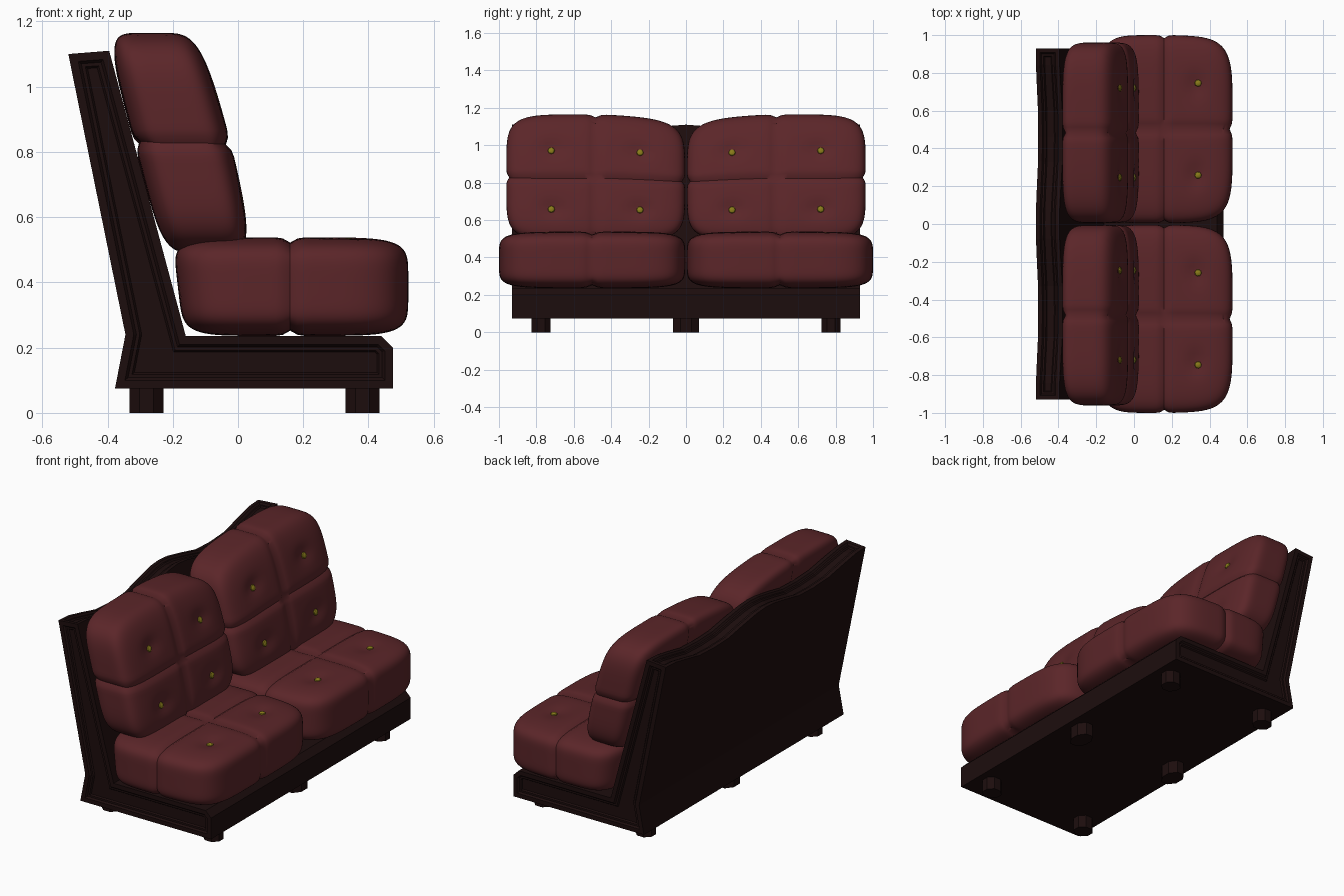
import bpy, bmesh, math
from mathutils import Vector, Matrix

if "Cube" in bpy.data.objects:
    bpy.data.objects.remove(bpy.data.objects["Cube"])


def material(name, rgb):
    m = bpy.data.materials.new(name)
    m.diffuse_color = (*rgb, 1)
    m.use_nodes = True
    m.node_tree.nodes["Principled BSDF"].inputs["Base Color"].default_value = m.diffuse_color
    return m


FABRIC = material("red_fabric", (0.105, 0.019, 0.022))
WOOD = material("dark_wood", (0.012, 0.004, 0.004))
BRASS = material("brass", (0.25, 0.2, 0.01))


def finish(bm, name, mat, smooth=None, mirror=False):
    bmesh.ops.recalc_face_normals(bm, faces=bm.faces)
    me = bpy.data.meshes.new(name)
    bm.to_mesh(me)
    bm.free()
    me.materials.append(mat)
    ob = bpy.data.objects.new(name, me)
    bpy.context.collection.objects.link(ob)
    if smooth:
        bpy.ops.object.select_all(action='DESELECT')
        ob.select_set(True)
        bpy.context.view_layer.objects.active = ob
        bpy.ops.object.shade_smooth_by_angle(angle=math.radians(smooth))
    if mirror:
        mod = ob.modifiers.new("mirror", 'MIRROR')
        mod.use_axis = (False, True, False)
        mod.use_mirror_merge = False
    return ob


# Wooden frame: L-shaped section swept across y, with a wavy top rail
section = [(-0.377, 0.075), (0.475, 0.075), (0.475, 0.20), (0.44, 0.235), (-0.16, 0.235),
           (-0.395, 1.11), (-0.52, 1.10), (-0.345, 0.24)]
dips = [0, 0.006, 0.03, 0.06, 0.065, 0.058, 0.028, 0.005, 0]     # centre to end
half = [0, 0.08, 0.20, 0.33, 0.46, 0.60, 0.73, 0.84, 0.93]
stations = [(-y, d) for y, d in zip(half[:0:-1], dips[:0:-1])] + list(zip(half, dips))
bm = bmesh.new()
rings = []
for y, d in stations:
    ring = []
    for i, (x, z) in enumerate(section):
        if i in (5, 6):
            x, z = x + d * (0.27 if i == 5 else 0.2), z - d
        ring.append(bm.verts.new((x, y, z)))
    rings.append(ring)
top = []
n = len(section)
for a, b in zip(rings, rings[1:]):
    for i in range(n):
        f = bm.faces.new((a[i], a[(i + 1) % n], b[(i + 1) % n], b[i]))
        if i == 5:
            top.append(f)
ends = [bm.faces.new(rings[0]), bm.faces.new(rings[-1])]
bmesh.ops.recalc_face_normals(bm, faces=bm.faces)
# recessed moulding on both ends and along the top rail
for t, d in ((0.025, 0), (0.008, -0.01), (0.01, 0), (0.006, -0.008)):
    bmesh.ops.inset_region(bm, faces=ends, thickness=t, depth=d, use_even_offset=True)
for t, d in ((0.022, 0), (0.008, -0.01), (0.01, 0), (0.006, -0.008)):
    bmesh.ops.inset_region(bm, faces=top, thickness=t, depth=d, use_even_offset=True)
finish(bm, "frame", WOOD)

# Six octagonal feet
for x, row in ((-0.28, "back"), (0.382, "front")):
    for y, w in ((-0.775, 0.05), (0, 0.07), (0.775, 0.05)):
        bm = bmesh.new()
        bmesh.ops.create_cone(bm, cap_ends=True, segments=8, radius1=1, radius2=1, depth=0.08,
                              matrix=Matrix.Rotation(math.pi / 8, 4, 'Z'))
        k = 1 / math.cos(math.pi / 8)
        bmesh.ops.scale(bm, vec=(0.052 * k, w * k, 1), verts=bm.verts)
        bmesh.ops.translate(bm, vec=(x, y, 0.04), verts=bm.verts)
        finish(bm, row + "_foot", WOOD)


def gauss(d, r):
    return math.exp(-(d / r) ** 2)


def cushion(name, place, tufts):
    """Rounded box with cross seams and button dimples; place maps (u, v, w) to space."""
    bm = bmesh.new()
    bmesh.ops.create_cube(bm, size=2)
    bmesh.ops.subdivide_edges(bm, edges=bm.edges[:], cuts=31, use_grid_fill=True)
    src = {}
    for v in bm.verts:
        p = v.co.copy()
        src[v] = p
        norm = sum(abs(c) ** 5.5 for c in p) ** (1 / 5.5)
        v.co = place(*(p / norm))
    bm.normal_update()
    centre = place(0, 0, 0)
    normals = {v: v.normal * math.copysign(1, v.normal.dot(v.co - centre)) for v in bm.verts}
    for v, p in src.items():
        d = 0.016 * max(gauss(p.x, 0.05), gauss(p.y, 0.05))
        if p.z > 0.99:
            d += sum(0.016 * gauss(math.hypot(p.x - a, p.y - b), 0.14) for a, b in tufts)
        v.co -= normals[v] * d
    # small faceted buttons seated in the dimples
    for a, b in tufts:
        v = min(src, key=lambda q: (src[q] - Vector((a, b, 1))).length)
        bb = bmesh.new()
        m = Matrix.Translation(v.co + normals[v] * 0.003) @ \
            normals[v].to_track_quat('Z', 'Y').to_matrix().to_4x4() @ \
            Matrix.Diagonal((1, 1, 0.55, 1))
        bmesh.ops.create_uvsphere(bb, u_segments=8, v_segments=6, radius=0.019, matrix=m)
        finish(bb, name + "_button", BRASS, 30, True)
    finish(bm, name, FABRIC, 50, True)


# Seat cushions: u runs front to back, v across, w up
def seat(u, v, w):
    x = 0.16 + 0.362 * u
    if u < 0:
        x += 0.035 * u * u * (1 - w) / 2
    taper = 1 - 0.05 * max(0, u) ** 2
    return Vector((x, 0.502 + 0.498 * v * taper, 0.387 + 0.151 * w))


cushion("seat_cushion", seat, [(0.47, -0.5), (0.47, 0.47)])


# Back cushions: u runs up, v across, w forward along the leaning back
def back(u, v, w):
    t = (u + 1) / 2
    xb = -0.23 - 0.175 * t
    xf = 0.045 - 0.10 * t - 0.07 * t * t
    z = 0.49 + 0.675 * t - 0.04 * t * max(0, -v) ** 1.5
    return Vector((xb + (xf - xb) * (w + 1) / 2, 0.483 + 0.478 * v, z))


cushion("back_cushion", back, [(a, b) for a in (-0.5, 0.46) for b in (-0.5, 0.48)])
